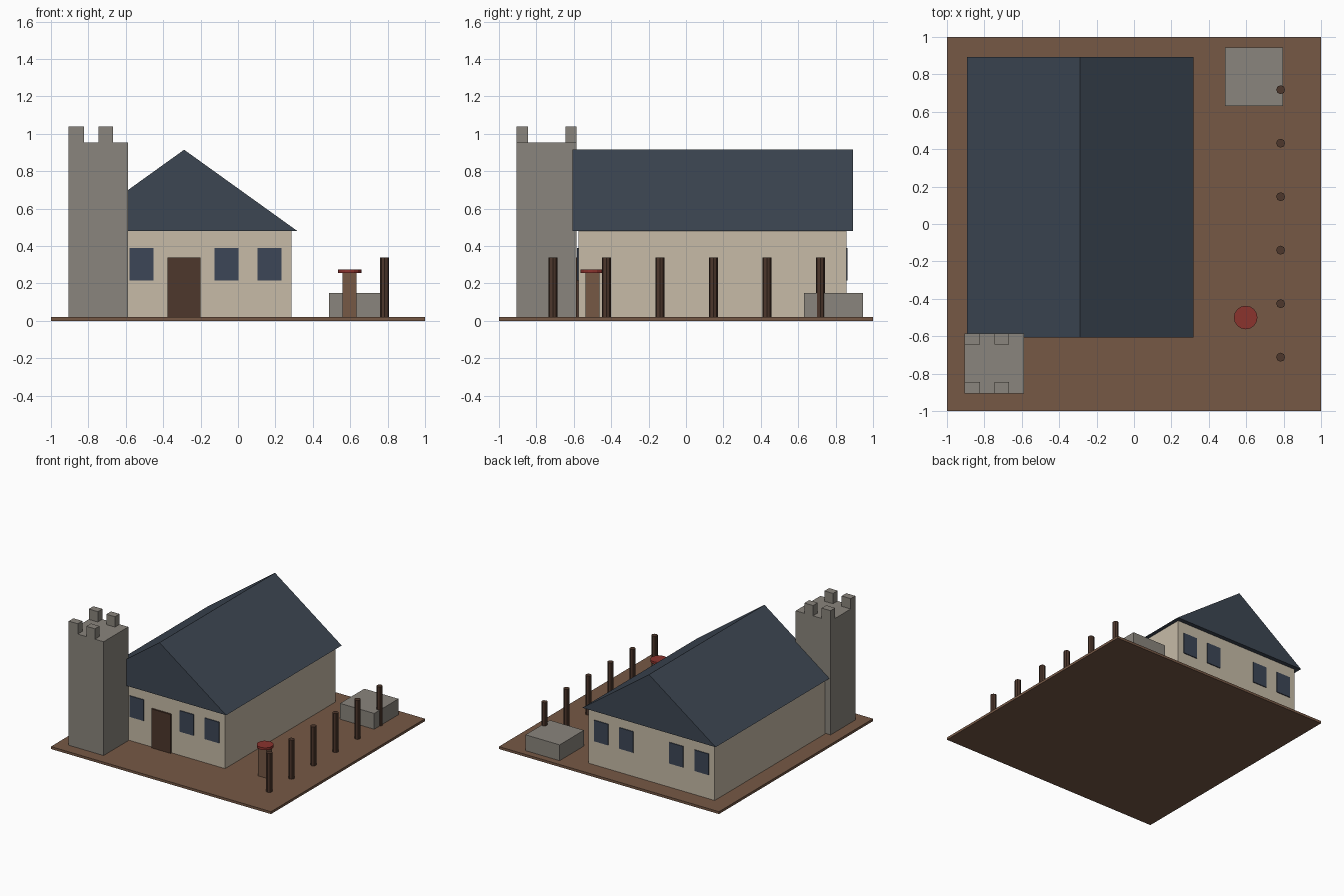
import bpy
import bmesh

cube = bpy.data.objects.get("Cube")
if cube:
    bpy.data.objects.remove(cube, do_unlink=True)


def material(name, r, g, b):
    mat = bpy.data.materials.new(name)
    mat.use_nodes = True
    mat.diffuse_color = (r, g, b, 1)
    mat.node_tree.nodes["Principled BSDF"].inputs["Base Color"].default_value = (r, g, b, 1)
    return mat


EARTH = material("brown earth", 0.18, 0.098, 0.06)
PLASTER = material("cream plaster", 0.57, 0.50, 0.39)
SLATE = material("blue slate", 0.046, 0.062, 0.086)
GLASS = material("dark glass", 0.046, 0.062, 0.095)
STONE = material("grey stone", 0.255, 0.235, 0.205)
WOOD = material("dark wood", 0.074, 0.038, 0.025)
RED = material("red paint", 0.26, 0.033, 0.027)


def finish(name, bm, mat):
    bmesh.ops.recalc_face_normals(bm, faces=bm.faces)
    mesh = bpy.data.meshes.new(name)
    bm.to_mesh(mesh)
    bm.free()
    mesh.materials.append(mat)
    obj = bpy.data.objects.new(name, mesh)
    bpy.context.collection.objects.link(obj)
    return obj


def box(name, xs, ys, zs, mat):
    bm = bmesh.new()
    bmesh.ops.create_cube(bm, size=1)
    for v in bm.verts:
        for axis, (low, high) in enumerate((xs, ys, zs)):
            v.co[axis] = high if v.co[axis] > 0 else low
    return finish(name, bm, mat)


def cylinder(name, x, y, zs, radius, sides, mat):
    bm = bmesh.new()
    bmesh.ops.create_cone(bm, cap_ends=True, segments=sides, radius1=radius,
                          radius2=radius, depth=zs[1] - zs[0])
    bmesh.ops.translate(bm, verts=bm.verts, vec=(x, y, sum(zs) / 2))
    return finish(name, bm, mat)


GROUND = 0.02
MID = -0.288          # centre line of the house
FRONT, BACK = -0.575, 0.857
EAVES = 0.48

# Ground slab and house walls
box("ground", (-1, 1), (-1, 1), (0, GROUND), EARTH)
box("house_walls", (MID - 0.573, MID + 0.573), (FRONT, BACK), (GROUND, EAVES), PLASTER)

# Gabled roof: triangular profile extruded along the house
bm = bmesh.new()
profile = [(MID - 0.606, EAVES), (MID + 0.606, EAVES), (MID, 0.915)]
gable = bm.faces.new([bm.verts.new((x, -0.608, z)) for x, z in profile])
extruded = bmesh.ops.extrude_face_region(bm, geom=[gable])["geom"]
bmesh.ops.translate(bm, vec=(0, 1.5, 0),
                    verts=[g for g in extruded if isinstance(g, bmesh.types.BMVert)])
if not gable.is_valid or len(bm.faces) < 5:
    bmesh.ops.holes_fill(bm, edges=bm.edges)
finish("roof", bm, SLATE)

# Door and the mirrored windows on both gable ends
box("door", (MID - 0.088, MID + 0.088), (FRONT - 0.014, FRONT + 0.01), (GROUND, 0.34), WOOD)
for side, wall in (("front", FRONT), ("back", BACK)):
    for i, offset in enumerate((-0.457, -0.227, 0.227, 0.457)):
        x = MID + offset
        box(f"{side}_window_{i + 1}", (x - 0.064, x + 0.064),
            (wall - 0.007, wall + 0.007), (0.217, 0.39), GLASS)

# Tower with four battlements
box("tower", (-0.905, -0.588), (-0.905, -0.585), (GROUND, 0.955), STONE)
for i, xs in enumerate(((-0.905, -0.823), (-0.745, -0.667))):
    for side, ys in (("front", (-0.905, -0.845)), ("back", (-0.645, -0.585))):
        box(f"{side}_battlement_{i + 1}", xs, ys, (0.955, 1.04), STONE)

# Stone block in the back corner
box("stone_block", (0.487, 0.797), (0.63, 0.945), (GROUND, 0.15), STONE)

# Pedestal with a round red top
box("pedestal", (0.56, 0.634), (-0.537, -0.463), (GROUND, 0.257), EARTH)
cylinder("pedestal_top", 0.597, -0.5, (0.255, 0.275), 0.063, 16, RED)

# Row of fence posts
for i in range(6):
    cylinder(f"fence_post_{i + 1}", 0.784, -0.712 + 0.286 * i, (GROUND, 0.34), 0.024, 8, WOOD)
